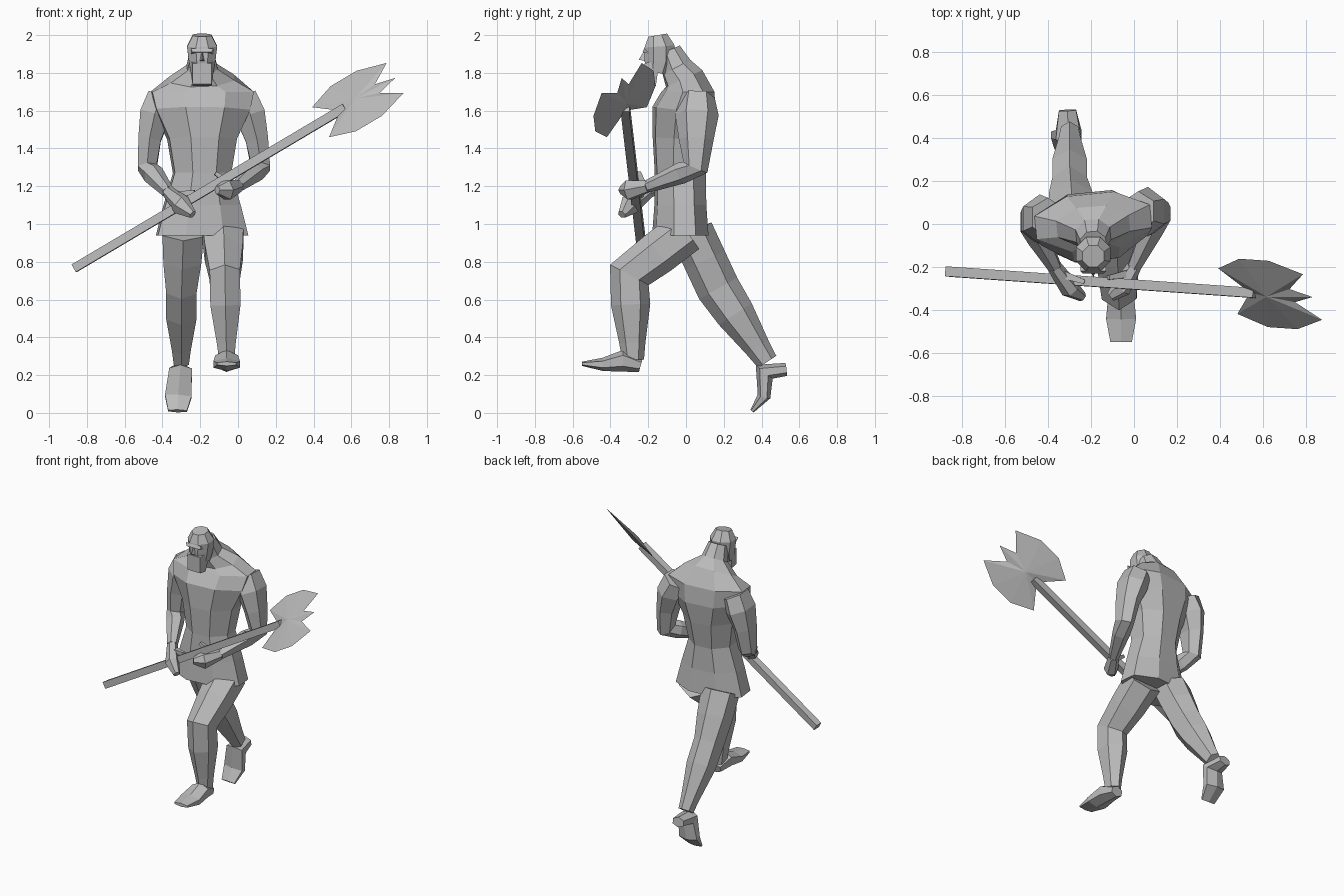
import bpy, bmesh
from math import cos, sin, pi
from mathutils import Vector

cube = bpy.data.objects.get("Cube")
if cube:
    bpy.data.objects.remove(cube)

GREY = (.5, .5, .5, 1)
stone = bpy.data.materials.new("stone grey")
stone.use_nodes = True
stone.diffuse_color = GREY
stone.node_tree.nodes["Principled BSDF"].inputs["Base Color"].default_value = GREY

RIGHT_TO_LEFT = Vector((1, 0, 0))
UP = Vector((0, 0, 1))
SPINE_X = -.19


def finish(name, bm):
    """Turn the mesh being built into a named, flat shaded object."""
    bmesh.ops.recalc_face_normals(bm, faces=bm.faces)
    mesh = bpy.data.meshes.new(name)
    bm.to_mesh(mesh)
    bm.free()
    mesh.materials.append(stone)
    part = bpy.data.objects.new(name, mesh)
    bpy.context.collection.objects.link(part)


def section(centre, width, depth):
    return Vector(centre), width, depth


def level(height, lean, width, depth):
    """Cross-section of the trunk or head, on the spine line."""
    return section((SPINE_X, lean, height), width, depth)


def loft(name, sections, sides=6, lateral=RIGHT_TO_LEFT):
    """Skin sections along their path, flat sides facing outward."""
    bm = bmesh.new()
    grow = 1 / cos(pi / sides)
    last = len(sections) - 1
    loops = []
    for index, (centre, width, depth) in enumerate(sections):
        before = sections[max(index - 1, 0)][0]
        after = sections[min(index + 1, last)][0]
        tangent = (after - before).normalized()
        ahead = tangent.cross(lateral).normalized()
        aside = ahead.cross(tangent)
        angles = [2 * pi * (corner + .5) / sides for corner in range(sides)]
        loops.append([bm.verts.new(centre + aside * cos(angle) * width * grow
                                   + ahead * sin(angle) * depth * grow)
                      for angle in angles])
    for lower, upper in zip(loops, loops[1:]):
        for corner in range(sides):
            following = (corner + 1) % sides
            bm.faces.new((lower[corner], lower[following],
                          upper[following], upper[corner]))
    bm.faces.new(loops[0])
    bm.faces.new(loops[-1])
    finish(name, bm)


def wedge(name, corners):
    """Convex solid from (half width, y, z) corners, mirrored on the head."""
    bm = bmesh.new()
    for side in (-1, 1):
        for half_width, y, z in corners:
            bm.verts.new((SPINE_X + side * half_width, y, z))
    bmesh.ops.remove_doubles(bm, verts=bm.verts, dist=.001)
    bmesh.ops.convex_hull(bm, input=bm.verts)
    finish(name, bm)


def leg(side, hip, knee, ankle, heel, toe):
    hip, knee, ankle, heel, toe = map(Vector, (hip, knee, ankle, heel, toe))
    thigh = hip.lerp(knee, .5)
    calf = knee.lerp(ankle, .35)
    shin = knee.lerp(ankle, .8)
    loft(side + "_leg", [
        section(hip, width=.11, depth=.1),
        section(thigh, width=.1, depth=.1),
        section(knee, width=.08, depth=.1),
        section(calf, width=.08, depth=.09),
        section(shin, width=.05, depth=.06),
        section(ankle, width=.04, depth=.05)])
    instep = ankle.lerp(toe, .2)
    ball = heel.lerp(toe, .65)
    loft(side + "_foot", [
        section(heel, width=.04, depth=.03),
        section(instep, width=.06, depth=.05),
        section(ball, width=.07, depth=.03),
        section(toe, width=.05, depth=.01)])


def arm(side, outward, shoulder, elbow, wrist, knuckles, fingertips, thumb_tip):
    shoulder, elbow, wrist, knuckles, fingertips, thumb_tip = map(
        Vector, (shoulder, elbow, wrist, knuckles, fingertips, thumb_tip))
    bulge = RIGHT_TO_LEFT * outward * .02
    deltoid = shoulder.lerp(elbow, .25) + bulge
    biceps = shoulder.lerp(elbow, .6) + bulge
    forearm = elbow.lerp(wrist, .3)
    loft(side + "_arm", [
        section(shoulder, width=.08, depth=.08),
        section(deltoid, width=.08, depth=.1),
        section(biceps, width=.06, depth=.08),
        section(elbow, width=.05, depth=.06),
        section(forearm, width=.05, depth=.05),
        section(wrist, width=.03, depth=.03)])
    # Hand wrapped on the shaft, with its thumb
    loft(side + "_hand", [
        section(wrist, width=.03, depth=.03),
        section(knuckles, width=.05, depth=.04),
        section(fingertips, width=.02, depth=.02)], lateral=UP)
    loft(side + "_thumb", [
        section(wrist.lerp(knuckles, .3), width=.02, depth=.02),
        section(thumb_tip, width=.01, depth=.01)], sides=4, lateral=UP)


# Trunk from the kilt hem up to the neck, shoulders turned slightly
loft("torso", [
    level(height=.94, lean=-.03, width=.24, depth=.14),
    level(height=1.1, lean=-.03, width=.2, depth=.13),
    level(height=1.27, lean=-.03, width=.15, depth=.13),
    level(height=1.45, lean=-.02, width=.18, depth=.15),
    level(height=1.6, lean=-.01, width=.25, depth=.16),
    level(height=1.7, lean=.01, width=.27, depth=.13),
    level(height=1.77, lean=-.01, width=.17, depth=.1),
    level(height=1.83, lean=-.05, width=.08, depth=.08),
    level(height=1.92, lean=-.09, width=.06, depth=.06),
], sides=8, lateral=Vector((1, .1, 0)))

# Head
loft("head", [
    level(height=1.8, lean=-.15, width=.06, depth=.06),
    level(height=1.86, lean=-.14, width=.07, depth=.08),
    level(height=1.94, lean=-.14, width=.08, depth=.08),
    level(height=2, lean=-.15, width=.05, depth=.05),
], sides=8)

# Face
face_y = -.22
wedge("brow", [(.06, face_y, 1.93), (.05, face_y - .01, 1.91), (.06, face_y + .03, 1.9)])
wedge("nose", [(0, face_y, 1.92), (0, face_y - .03, 1.87), (.02, face_y + .02, 1.86)])
wedge("beard", [(.07, face_y + .08, 1.87), (.05, face_y, 1.85),
                (.05, face_y, 1.74), (.05, face_y + .06, 1.73)])

# Arms reaching forward to the shaft
arm("right", outward=-1, shoulder=(-.4, .03, 1.67), elbow=(-.48, 0, 1.3),
    wrist=(-.37, -.2, 1.17), knuckles=(-.3, -.3, 1.1),
    fingertips=(-.24, -.34, 1.05), thumb_tip=(-.23, -.27, 1.17))
arm("left", outward=1, shoulder=(.02, .06, 1.67), elbow=(.12, .05, 1.3),
    wrist=(0, -.2, 1.2), knuckles=(-.06, -.3, 1.18),
    fingertips=(-.11, -.34, 1.18), thumb_tip=(-.12, -.25, 1.27))

# Left leg striding forward, right leg trailing on its toes
leg("left", hip=(-.08, 0, .96), knee=(-.07, -.3, .73), ankle=(-.06, -.28, .28),
    heel=(-.06, -.24, .25), toe=(-.06, -.55, .26))
leg("right", hip=(-.29, .03, .96), knee=(-.3, .17, .66), ankle=(-.3, .43, .27),
    heel=(-.31, .53, .23), toe=(-.32, .35, .01))

# Axe shaft, set on edge
along = Vector((.86, -.06, .51)).normalized()
across = Vector((-.32, .76, .57)).normalized()
normal = along.cross(across).normalized()
root = Vector((.54, -.32, 1.6))
butt = root - along * 1.64
loft("axe_shaft", [section(butt, width=.023, depth=.023),
                   section(root + along * .03, width=.023, depth=.023)],
     sides=4, lateral=across + normal)

# Double blade: one half outline mirrored about the shaft, thickest at the hub
half = [(-.12, .14), (.02, .21), (.18, .21), (.34, .14), (.23, .04)]
spike = (.34, 0)
mirrored = [(reach, -spread) for reach, spread in reversed(half)]
bm = bmesh.new()
rim = [bm.verts.new(root + along * reach + across * spread)
       for reach, spread in [(0, 0), *half, spike, *mirrored]]
for side in (-1, 1):
    hub = bm.verts.new(root + along * .1 + normal * side * .02)
    for start, end in zip(rim, rim[1:] + rim[:1]):
        bm.faces.new((hub, start, end))
finish("axe_blade", bm)
